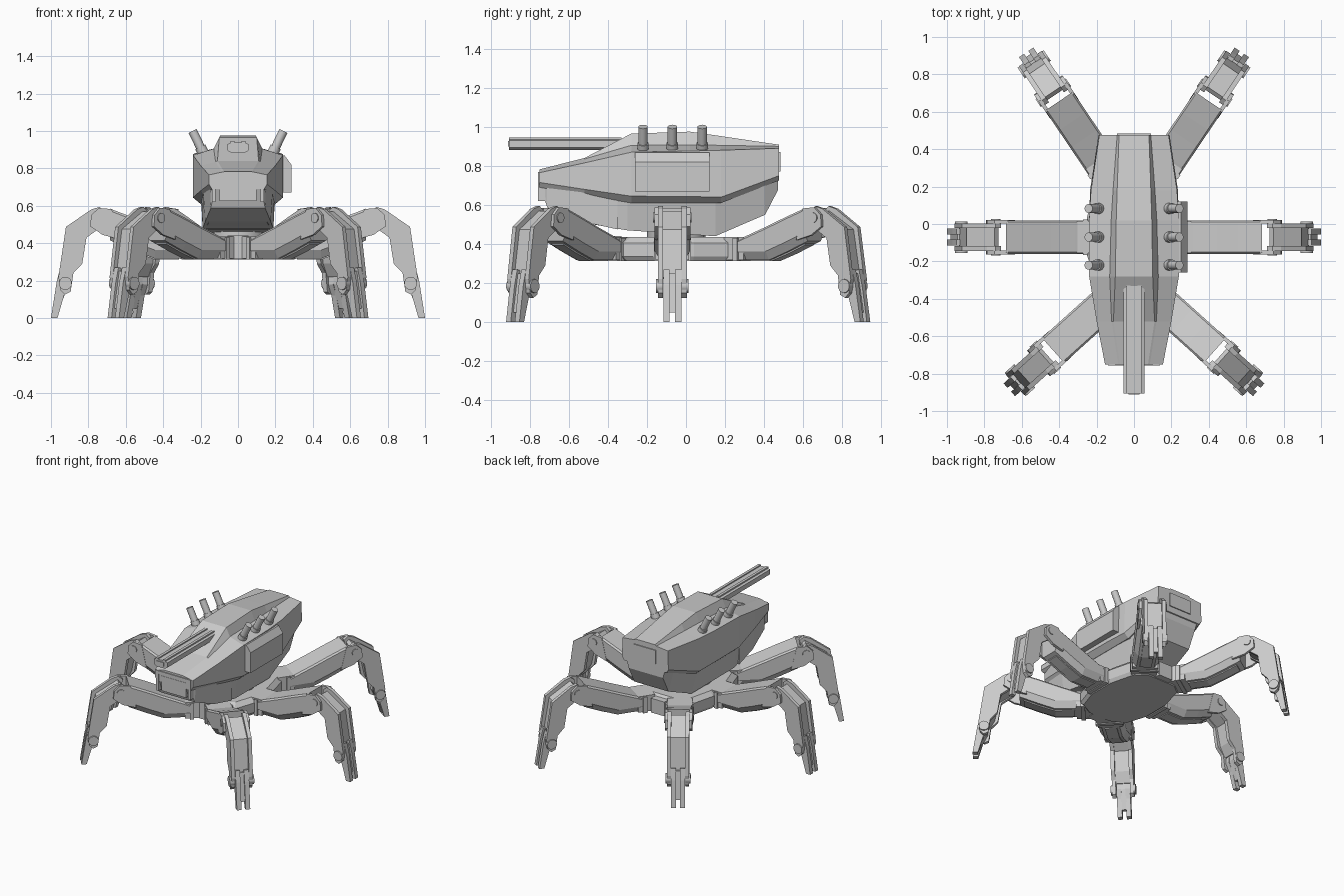
import bpy, bmesh, math
from mathutils import Matrix, Vector

if "Cube" in bpy.data.objects:
    bpy.data.objects.remove(bpy.data.objects["Cube"])

grey = bpy.data.materials.new("light_grey")
grey.diffuse_color = (0.6, 0.6, 0.6, 1)
grey.use_nodes = True
grey.node_tree.nodes["Principled BSDF"].inputs["Base Color"].default_value = grey.diffuse_color


def finish(name, bm, mat=None):
    if mat:
        bmesh.ops.transform(bm, matrix=mat, verts=bm.verts)
    bmesh.ops.recalc_face_normals(bm, faces=bm.faces)
    me = bpy.data.meshes.new(name)
    bm.to_mesh(me)
    bm.free()
    me.materials.append(grey)
    ob = bpy.data.objects.new(name, me)
    bpy.context.collection.objects.link(ob)
    return ob


def loft(name, stations, mat=None):
    """Stations are (y, [half section (x, z) from bottom to top]), mirrored in x."""
    bm = bmesh.new()
    rings = []
    for y, half in stations:
        pts = half + [(-x, z) for x, z in reversed(half)]
        rings.append([bm.verts.new((x, y, z)) for x, z in pts])
    n = len(rings[0])
    for a, b in zip(rings, rings[1:]):
        for i in range(n):
            j = (i + 1) % n
            bm.faces.new((a[i], a[j], b[j], b[i]))
    bm.faces.new(rings[0])
    bm.faces.new(rings[-1])
    return finish(name, bm, mat)


def prism(name, profile, x0, x1, mat=None):
    """Side profile of (y, z) points, extruded from x0 to x1."""
    bm = bmesh.new()
    a = [bm.verts.new((x0, y, z)) for y, z in profile]
    b = [bm.verts.new((x1, y, z)) for y, z in profile]
    for i in range(len(a)):
        j = (i + 1) % len(a)
        bm.faces.new((a[i], a[j], b[j], b[i]))
    bm.faces.new(a)
    bm.faces.new(b)
    return finish(name, bm, mat)


def box(name, x, y, z, mat=None):
    return prism(name, [(y[0], z[0]), (y[1], z[0]), (y[1], z[1]), (y[0], z[1])], x[0], x[1], mat)


def rod(name, p, q, r, mat=None, sides=14):
    p, q = Vector(p), Vector(q)
    bm = bmesh.new()
    bmesh.ops.create_cone(bm, cap_ends=True, segments=sides, radius1=r, radius2=r, depth=(q - p).length)
    rot = (q - p).to_track_quat('Z', 'Y').to_matrix().to_4x4()
    bmesh.ops.transform(bm, matrix=Matrix.Translation((p + q) / 2) @ rot, verts=bm.verts)
    ob = finish(name, bm, mat)
    for f in ob.data.polygons:
        f.use_smooth = len(f.vertices) == 4
    ob.data.set_sharp_from_angle(angle=math.radians(40))


# Upper armoured hull
loft("upper_hull", [
    (-.75, [(.14, .69), (.155, .715), (.155, .765), (.085, .78), (.075, .782)]),
    (-.52, [(.175, .65), (.20, .68), (.20, .815), (.12, .835), (.11, .84)]),
    (-.28, [(.20, .61), (.24, .645), (.24, .87), (.13, .905), (.10, .965)]),
    (.02, [(.20, .61), (.24, .643), (.24, .876), (.122, .908), (.095, .975)]),
    (.18, [(.20, .61), (.235, .64), (.23, .88), (.112, .905), (.09, .952)]),
    (.477, [(.17, .725), (.19, .75), (.185, .89), (.09, .9), (.08, .908)])])

# Lower hull, its forward section and the raised front plate
loft("lower_hull", [
    (-.53, [(.155, .51), (.18, .68)]),
    (-.30, [(.185, .47), (.20, .64)]),
    (.15, [(.15, .44), (.20, .64)]),
    (.405, [(.14, .55), (.185, .72)]),
    (.47, [(.14, .675), (.165, .76)])])
loft("nose_block", [
    (-.745, [(.125, .69), (.13, .705)]),
    (-.71, [(.145, .588), (.15, .71)]),
    (-.53, [(.175, .515), (.185, .68)]),
    (-.35, [(.19, .475), (.195, .66)])])
for s in (-1, 1):
    box("nose_frame_side", (s * .12, s * .14), (-.757, -.70), (.62, .765))
box("nose_frame_top", (-.14, .14), (-.757, -.70), (.745, .768))
box("nose_panel", (-.10, .10), (-.752, -.70), (.625, .735))
box("rear_hatch", (-.09, .09), (.44, .484), (.77, .87))

# Side armour plate on the right flank only
loft("side_plate", [
    (-.26, [(.0, -.145), (.19, -.145), (.19, .0), (.145, .05), (.0, .05)][1:4]),
    (.12, [(.19, -.145), (.19, .0), (.145, .05)])]).hide_render = True
bpy.data.objects.remove(bpy.data.objects["side_plate"])
plate = [(.22, .67), (.285, .67), (.285, .82), (.25, .868), (.22, .868)]
# Profile is in (x, z), so turn the extrusion along y
prism("side_armour_plate", plate, -.26, .12, Matrix(((0, 1, 0, 0), (1, 0, 0, 0), (0, 0, 1, 0), (0, 0, 0, 1))))

# Gun with chamfered barrel, top rails and mantlet
loft("gun_barrel", [(y, [(.035, .882), (.055, .895), (.055, .93), (.035, .938)]) for y in (-.905, -.28)])
for s in (-1, 1):
    box("barrel_rail", (s * .02, s * .04), (-.905, -.33), (.932, .946))
box("muzzle_plate", (-.03, .03), (-.911, -.90), (.898, .926))
loft("gun_mantlet", [
    (-.40, [(.07, .86), (.07, .895), (.055, .90)]),
    (-.27, [(.085, .86), (.085, .94), (.07, .96)])])

# Three exhaust stacks on each shoulder
for s in (-1, 1):
    for y in (-.22, -.07, .083):
        rod("exhaust_stack", (s * .185, y, .88), (s * .243, y, 1.0), .024)
        rod("exhaust_collar", (s * .185, y, .88), (s * .202, y, .915), .03)

# Pelvis plate that carries the legs, with a turntable
bm = bmesh.new()
half = [(.09, -.38), (.20, -.32), (.25, -.17), (.25, .04), (.20, .24), (.12, .30)]
outline = half + [(-x, y) for x, y in reversed(half)]
rings = [[bm.verts.new((x * k, y * k, z)) for x, y in outline]
         for k, z in ((.94, .312), (1, .335), (1, .405), (.88, .435))]
for a, b in zip(rings, rings[1:]):
    for i in range(len(a)):
        j = (i + 1) % len(a)
        bm.faces.new((a[i], a[j], b[j], b[i]))
bm.faces.new(rings[0])
bm.faces.new(rings[-1])
finish("pelvis_plate", bm)
rod("turntable", (0, -.05, .42), (0, -.05, .50), .15, sides=16)
box("pelvis_front_box", (-.055, .055), (-.42, -.33), (.315, .44))
box("pelvis_rear_box", (-.055, .055), (.26, .33), (.315, .42))

# Legs are modelled along local +y, the hip at the origin
shin = [(.455, .57), (.485, .594), (.53, .58), (.665, .487), (.705, .22), (.695, .15),
        (.67, .125), (.64, .14), (.625, .24), (.578, .29), (.555, .43), (.47, .49)]
shin_core = [(.47, .55), (.49, .57), (.64, .475), (.68, .23), (.64, .22), (.60, .29), (.57, .43), (.48, .49)]
foot = [(.655, .26), (.695, .27), (.715, .19), (.745, 0), (.71, 0), (.675, .12), (.645, .18)]


def leg(tag, mat):
    box("hip_block_" + tag, (-.085, .085), (-.07, .05), (.318, .435), mat)
    box("hip_bracket_" + tag, (-.095, .095), (-.01, .018), (.312, .43), mat)
    # Thigh with a chamfered underside
    loft("thigh_" + tag, [(y, [(.06, b), (.09, b + .045), (.09, t - .012), (.08, t)]) for y, b, t in (
        (.0, .318, .415), (.06, .318, .44), (.19, .318, .49), (.30, .36, .535), (.43, .415, .585))], mat)
    loft("thigh_keel_" + tag, [(y, [(.04, b - .01), (.045, b + .03)]) for y, b in (
        (.06, .322), (.19, .322), (.30, .362), (.40, .405))], mat)
    for s in (-1, 1):
        # Knee cheeks, shin rails and split toes
        prism("knee_cheek_" + tag, [(.38, .42), (.47, .445), (.535, .49), (.53, .55), (.49, .588), (.42, .582)],
              s * .072, s * .092, mat)
        prism("shin_rail_" + tag, shin, s * .048, s * .074, mat)
        prism("toe_" + tag, foot, s * .014, s * .046, mat)
        rod("ankle_cap_" + tag, (s * .05, .668, .185), (s * .084, .668, .185), .035, mat)
        rod("knee_cap_" + tag, (s * .07, .485, .535), (s * .098, .485, .535), .026, mat)
    prism("shin_core_" + tag, shin_core, -.055, .055, mat)
    prism("foot_core_" + tag, [(.65, .25), (.69, .25), (.725, .05), (.70, .05), (.65, .18)], -.02, .02, mat)


for tag, root, angle in (("front", (.113, -.388), -42), ("middle", (.255, -.07), 0), ("rear", (.16, .30), 56)):
    right = Matrix.Translation((*root, 0)) @ Matrix.Rotation(math.radians(angle - 90), 4, 'Z')
    leg(tag + "_right", right)
    leg(tag + "_left", Matrix.Scale(-1, 4, (1, 0, 0)) @ right)
